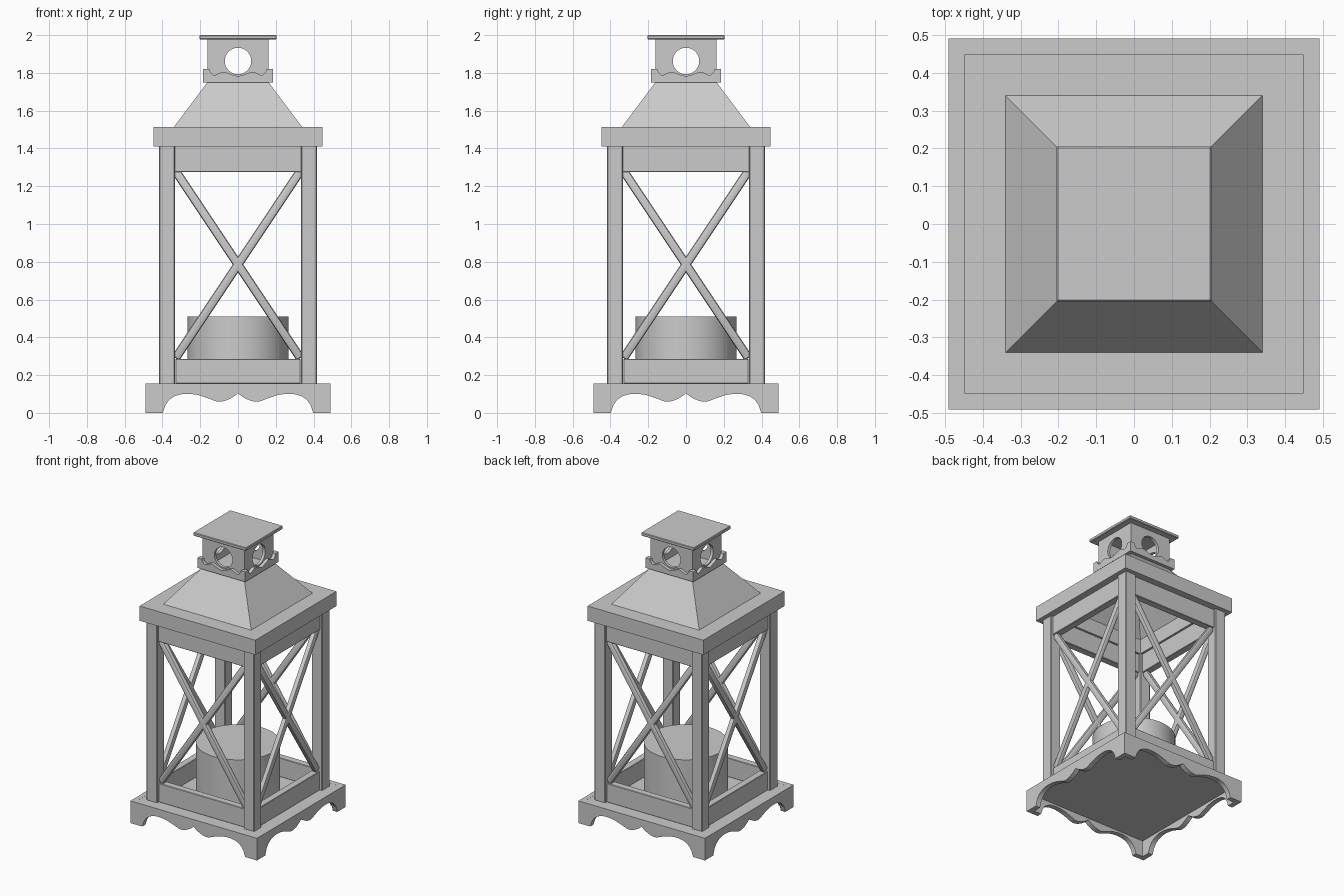
import bpy, bmesh, math
from mathutils import Matrix, Vector

if "Cube" in bpy.data.objects:
    bpy.data.objects.remove(bpy.data.objects["Cube"])


def finish(name, bm, bevel=0.0, segs=1):
    bmesh.ops.remove_doubles(bm, verts=bm.verts, dist=1e-5)
    bmesh.ops.recalc_face_normals(bm, faces=bm.faces)
    me = bpy.data.meshes.new(name)
    bm.to_mesh(me)
    bm.free()
    ob = bpy.data.objects.new(name, me)
    bpy.context.collection.objects.link(ob)
    bpy.ops.object.select_all(action='DESELECT')
    ob.select_set(True)
    bpy.context.view_layer.objects.active = ob
    if bevel:
        m = ob.modifiers.new("bevel", 'BEVEL')
        m.width, m.segments, m.limit_method = bevel, segs, 'ANGLE'
        bpy.ops.object.modifier_apply(modifier=m.name)
    bpy.ops.object.shade_smooth_by_angle(angle=math.radians(35))
    return ob


def box(name, size, center, bevel=0.004, rot=Matrix(), segs=1):
    bm = bmesh.new()
    mat = Matrix.Translation(center) @ rot @ Matrix.Diagonal((*size, 1))
    bmesh.ops.create_cube(bm, size=1, matrix=mat)
    return finish(name, bm, bevel, segs)


def slab(name, half, z0, z1, bevel=0.003):
    return box(name, (2 * half, 2 * half, z1 - z0), (0, 0, (z0 + z1) / 2), bevel)


def spline(pts, steps=6):
    """Smooth curve through a few 2D points."""
    p = [Vector(q) for q in pts]
    p = [2 * p[0] - p[1]] + p + [2 * p[-1] - p[-2]]
    out = []
    for a, b, c, d in zip(p, p[1:], p[2:], p[3:]):
        for i in range(steps):
            t = i / steps
            out.append(0.5 * (2 * b + (c - a) * t + (2 * a - 5 * b + 4 * c - d) * t * t
                              + (3 * b - a - 3 * c + d) * t ** 3))
    return out + [p[-2]]


def mitred_frame(name, curve, half, thick, z_flat):
    """Four mitred boards with one straight and one shaped edge."""
    right = spline(curve) + [Vector((half, curve[-1][1]))]
    edge = [Vector((-q.x, q.y)) for q in reversed(right[1:])] + right
    lim = half - thick
    bm = bmesh.new()
    for k in range(4):
        rot = Matrix.Rotation(k * math.pi / 2, 3, 'Z')
        rings = []
        for q in edge:
            xi = max(-lim, min(lim, q.x))
            co = [(q.x, -half, q.y), (q.x, -half, z_flat), (xi, -lim, z_flat), (xi, -lim, q.y)]
            rings.append([bm.verts.new(rot @ Vector(c)) for c in co])
        for a, b in zip(rings, rings[1:]):
            for i in range(4):
                j = (i + 1) % 4
                bm.faces.new((a[i], b[i], b[j], a[j]))
    return finish(name, bm)


def cylinder(name, r, depth, mat, segs=48):
    bm = bmesh.new()
    bmesh.ops.create_cone(bm, cap_ends=True, segments=segs, radius1=r, radius2=r,
                          depth=depth, matrix=mat)
    return finish(name, bm)


# Base: scalloped skirt with feet around a floor plate
mitred_frame("base_skirt", [(0, 0.103), (0.03, 0.082), (0.07, 0.064), (0.11, 0.060),
                            (0.16, 0.078), (0.22, 0.096), (0.29, 0.100), (0.345, 0.083),
                            (0.38, 0.048), (0.398, 0.0)], 0.49, 0.035, 0.155)
slab("base_floor", 0.457, 0.115, 0.1545, 0)

# Corner posts
for i, (sx, sy) in enumerate([(-1, -1), (1, -1), (1, 1), (-1, 1)]):
    box(f"corner_post_{i + 1}", (0.083, 0.083, 1.265), (sx * 0.376, sy * 0.376, 0.7825), 0.005)

# Rails and crossed bars on each side
for i, side in enumerate(("front", "right", "back", "left")):
    turn = Matrix.Rotation(i * math.pi / 2, 4, 'Z')
    y = -0.376
    box(f"{side}_lower_rail", (0.664, 0.05, 0.132), turn @ Vector((0, y, 0.22)), 0.003, turn)
    box(f"{side}_upper_rail", (0.68, 0.05, 0.136), turn @ Vector((0, y, 1.344)), 0.003, turn)
    for s in (-1, 1):
        tilt = Matrix.Rotation(s * math.atan2(0.64, 0.96), 4, 'Y')
        box(f"{side}_cross_bar_{'a' if s < 0 else 'b'}", (0.046, 0.036, 1.19),
            turn @ Vector((0, y, 0.785)), 0.012, turn @ tilt, 2)

# Candle
cylinder("candle", 0.267, 0.356, Matrix.Translation((0, 0, 0.332)), 64)

# Roof: open slab frame carrying a hollow sloped roof
mitred_frame("roof_slab", [(0, 1.41), (0.337, 1.41)], 0.448, 0.111, 1.513)
bm = bmesh.new()
bmesh.ops.create_cone(bm, cap_ends=True, segments=4, radius1=0.342 * math.sqrt(2),
                      radius2=0.162 * math.sqrt(2), depth=0.24,
                      matrix=Matrix.Translation((0, 0, 1.63)) @ Matrix.Rotation(math.pi / 4, 4, 'Z'))
bmesh.ops.delete(bm, geom=[f for f in bm.faces if f.calc_center_median().z < 1.52], context='FACES')
finish("sloped_roof", bm)

# Chimney: hollow box with a round hole through every wall
chimney = slab("chimney", 0.162, 1.745, 1.98, 0)
cutters = [slab("cut_inside", 0.142, 1.70, 2.05, 0)]
for axis in 'XY':
    cutters.append(cylinder("cut_hole", 0.07, 1,
                            Matrix.Translation((0, 0, 1.863)) @ Matrix.Rotation(math.pi / 2, 4, axis)))
for c in cutters:
    bpy.context.view_layer.objects.active = chimney
    m = chimney.modifiers.new("cut", 'BOOLEAN')
    m.operation, m.solver, m.object = 'DIFFERENCE', 'EXACT', c
    bpy.ops.object.modifier_apply(modifier=m.name)
    bpy.data.objects.remove(c)
for poly in chimney.data.polygons:
    poly.use_smooth = False

# Scalloped collar around the chimney and flat lid
mitred_frame("chimney_collar", [(0, 1.782), (0.035, 1.792), (0.075, 1.806), (0.10, 1.798),
                                (0.125, 1.788), (0.143, 1.80), (0.152, 1.82)], 0.185, 0.023, 1.75)
slab("chimney_lid", 0.205, 1.977, 2.0, 0.004)
